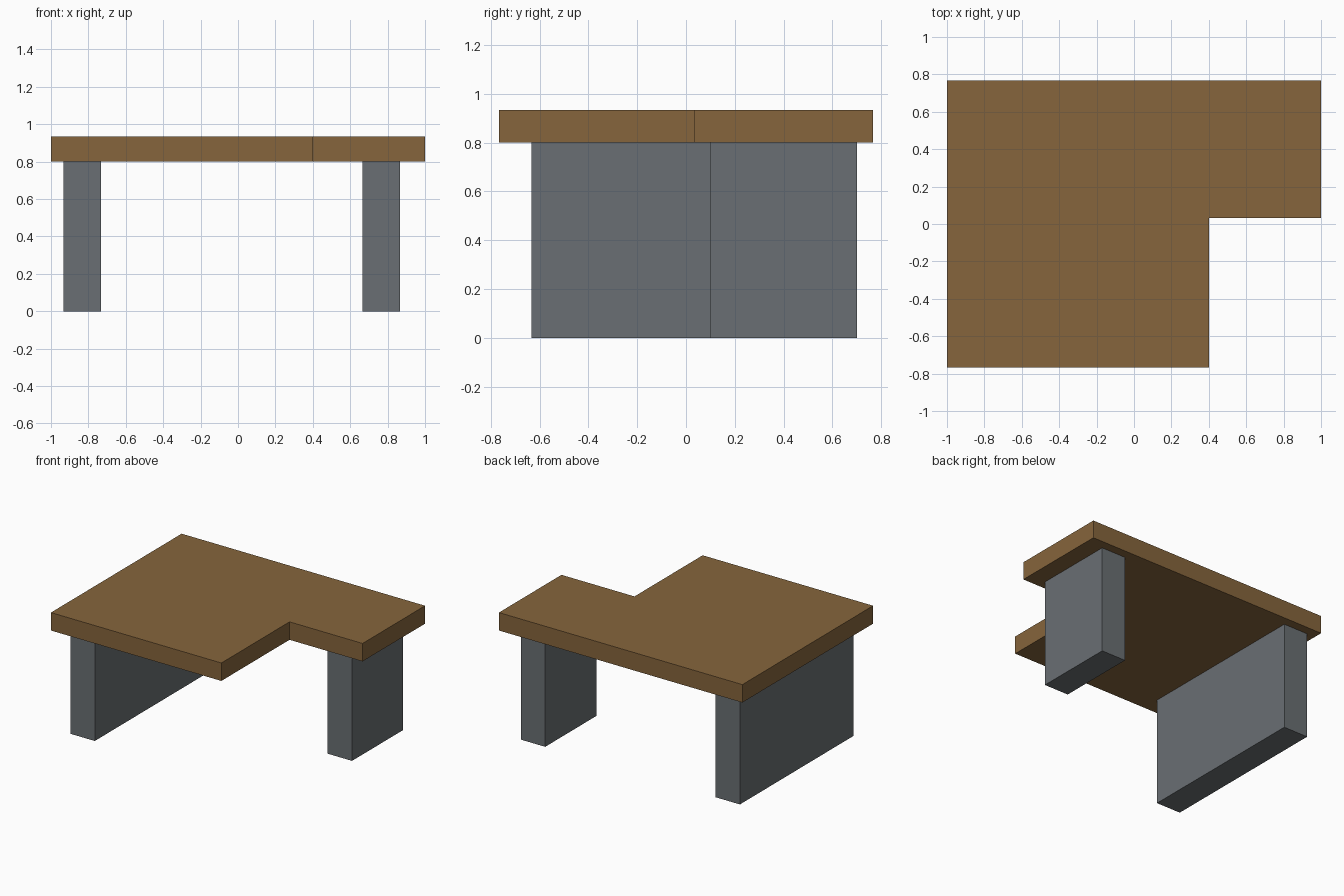
import bpy, bmesh

if "Cube" in bpy.data.objects:
    bpy.data.objects.remove(bpy.data.objects["Cube"])


def material(name, srgb):
    m = bpy.data.materials.new(name)
    lin = [((c / 255 + 0.055) / 1.055) ** 2.4 for c in srgb]
    m.diffuse_color = (*lin, 1)
    m.use_nodes = True
    m.node_tree.nodes["Principled BSDF"].inputs["Base Color"].default_value = m.diffuse_color
    return m


def extrude_profile(name, points, z0, z1, mat):
    """Flat outline in plan, extruded from z0 up to z1."""
    bm = bmesh.new()
    face = bm.faces.new([bm.verts.new((x, y, z0)) for x, y in points])
    top = bmesh.ops.extrude_face_region(bm, geom=[face])["geom"]
    verts = [g for g in top if isinstance(g, bmesh.types.BMVert)]
    bmesh.ops.translate(bm, verts=verts, vec=(0, 0, z1 - z0))
    bmesh.ops.recalc_face_normals(bm, faces=bm.faces)
    mesh = bpy.data.meshes.new(name)
    bm.to_mesh(mesh)
    bm.free()
    mesh.materials.append(mat)
    obj = bpy.data.objects.new(name, mesh)
    bpy.context.collection.objects.link(obj)


wood = material("brown wood", (134, 101, 60))
metal = material("grey metal", (106, 111, 115))

# L-shaped desk top
Y = 0.7667
extrude_profile("desk_top",
                [(-1, -Y), (0.4, -Y), (0.4, 0.0333), (1, 0.0333), (1, Y), (-1, Y)],
                0.8, 0.9333, wood)

# Panel legs: long one on the left, short one under the right wing
for name, x, y0 in (("left_leg", -0.9333, -0.6333), ("right_leg", 0.6667, 0.1)):
    extrude_profile(name, [(x, y0), (x + 0.2, y0), (x + 0.2, 0.7), (x, 0.7)],
                    0, 0.8, metal)
